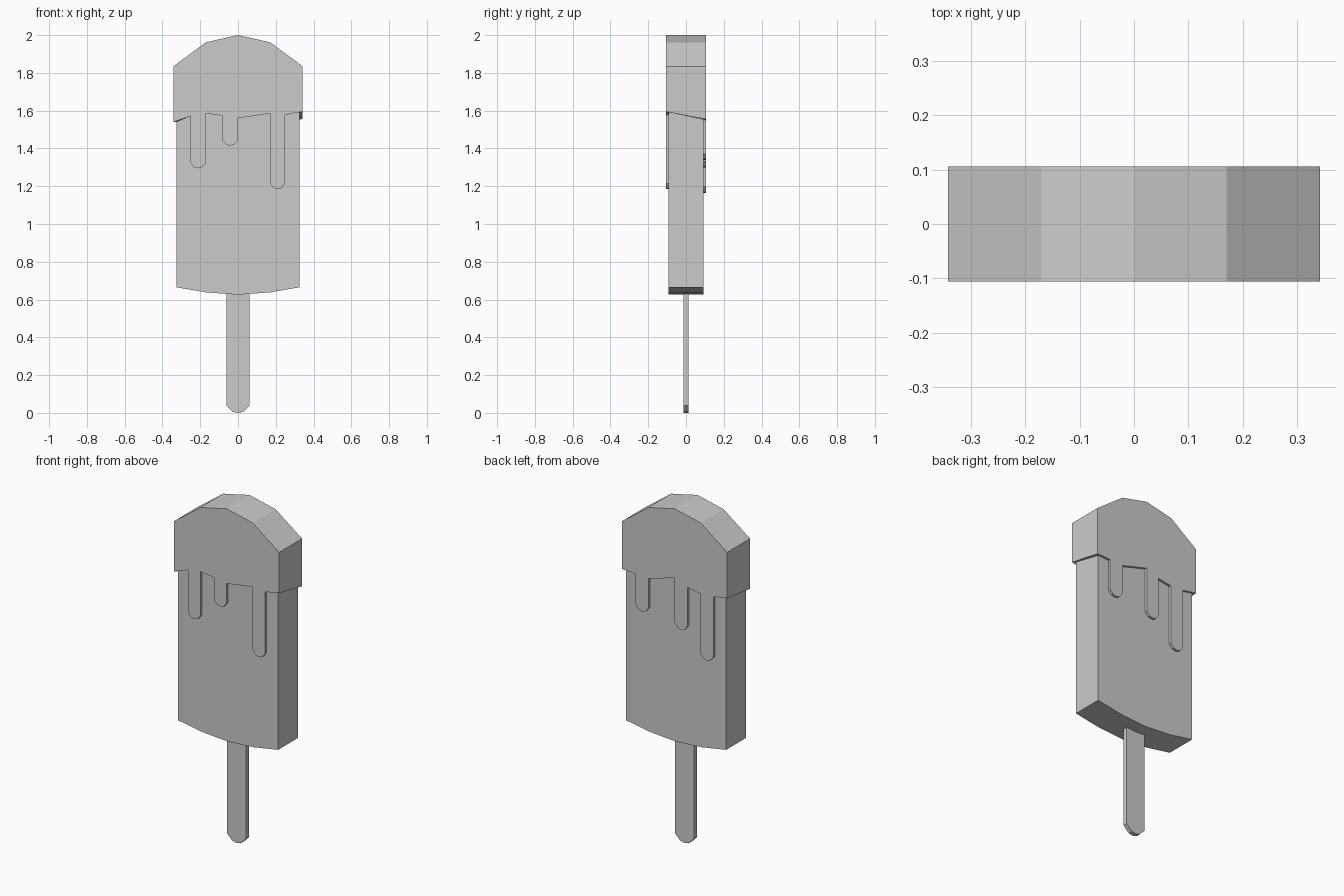
import bpy, bmesh

if "Cube" in bpy.data.objects:
    bpy.data.objects.remove(bpy.data.objects["Cube"])


def finish(name, bm):
    bmesh.ops.recalc_face_normals(bm, faces=bm.faces[:])
    mesh = bpy.data.meshes.new(name)
    bm.to_mesh(mesh)
    bm.free()
    obj = bpy.data.objects.new(name, mesh)
    bpy.context.collection.objects.link(obj)
    return obj


def slab(name, half, depth):
    """Extrude a left-right symmetric x/z outline, given as its right half from top to bottom."""
    outline = half + [(-x, z) for x, z in reversed(half) if x > 0]
    bm = bmesh.new()
    front = [bm.verts.new((x, -depth, z)) for x, z in outline]
    back = [bm.verts.new((x, depth, z)) for x, z in outline]
    bm.faces.new(front)
    bm.faces.new(back)
    n = len(outline)
    for i in range(n):
        j = (i + 1) % n
        bm.faces.new((front[i], front[j], back[j], back[i]))
    return finish(name, bm)


def drip_edge(z_left, drips, z_right):
    """Lower edge of the coating, left to right: drips are (x0, x1, top0, top1, tip)."""
    pts = [(-W, z_left)]
    for x0, x1, t0, t1, tip in drips:
        w = x1 - x0
        pts.append((x0, t0))
        pts += [(x0 + f * w, tip + h) for f, h in
                ((0, .03), (.24, .005), (.5, 0), (.76, .005), (1, .03))]
        pts.append((x1, t1))
    return pts + [(W, z_right)]


# Stick
slab("stick", [(.062, .70), (.062, .04), (.028, .006), (0, 0)], .013)

# Ice body with arched top and gently curved bottom
BODY_W, BODY_D = .326, .092
slab("ice_body", [(0, 1.98), (.165, 1.94), (BODY_W, 1.82),
                  (BODY_W, .665), (.17, .638), (0, .626)], BODY_D)

# Coating: slightly larger shell with different drips on front and back
W, D = .342, .106
top = [(W, 1.835), (.17, 1.962), (0, 2.0), (-.17, 1.962), (-W, 1.835)]
edges = {
    -1: drip_edge(1.54, [(-.252, -.17, 1.572, 1.585, 1.295),
                         (-.083, 0, 1.573, 1.56, 1.415),
                         (.17, .25, 1.585, 1.578, 1.185)], 1.595),
    1: drip_edge(1.565, [(-.252, -.167, 1.55, 1.545, 1.165),
                         (-.083, 0, 1.56, 1.592, 1.30),
                         (.17, .255, 1.545, 1.55, 1.34)], 1.555),
}
bm = bmesh.new()
upper, lower, inner = {}, {}, {}
for s, edge in edges.items():
    upper[s] = [bm.verts.new((x, s * D, z)) for x, z in top]
    lower[s] = [bm.verts.new((x, s * D, z)) for x, z in edge]
    inner[s] = [bm.verts.new((max(-BODY_W, min(BODY_W, x)), s * (BODY_D - .001), z))
                for x, z in edge]
    bm.faces.new(lower[s] + upper[s])
    # drip walls reaching back to the ice
    for i in range(len(edge) - 1):
        bm.faces.new((lower[s][i], lower[s][i + 1], inner[s][i + 1], inner[s][i]))
# sides and arched top
rim = {s: [lower[s][-1]] + upper[s] + [lower[s][0]] for s in edges}
for i in range(len(top) + 1):
    bm.faces.new((rim[-1][i], rim[-1][i + 1], rim[1][i + 1], rim[1][i]))
# small ledges under both sides
for k in (0, -1):
    bm.faces.new((lower[-1][k], inner[-1][k], inner[1][k], lower[1][k]))
finish("coating", bm)
